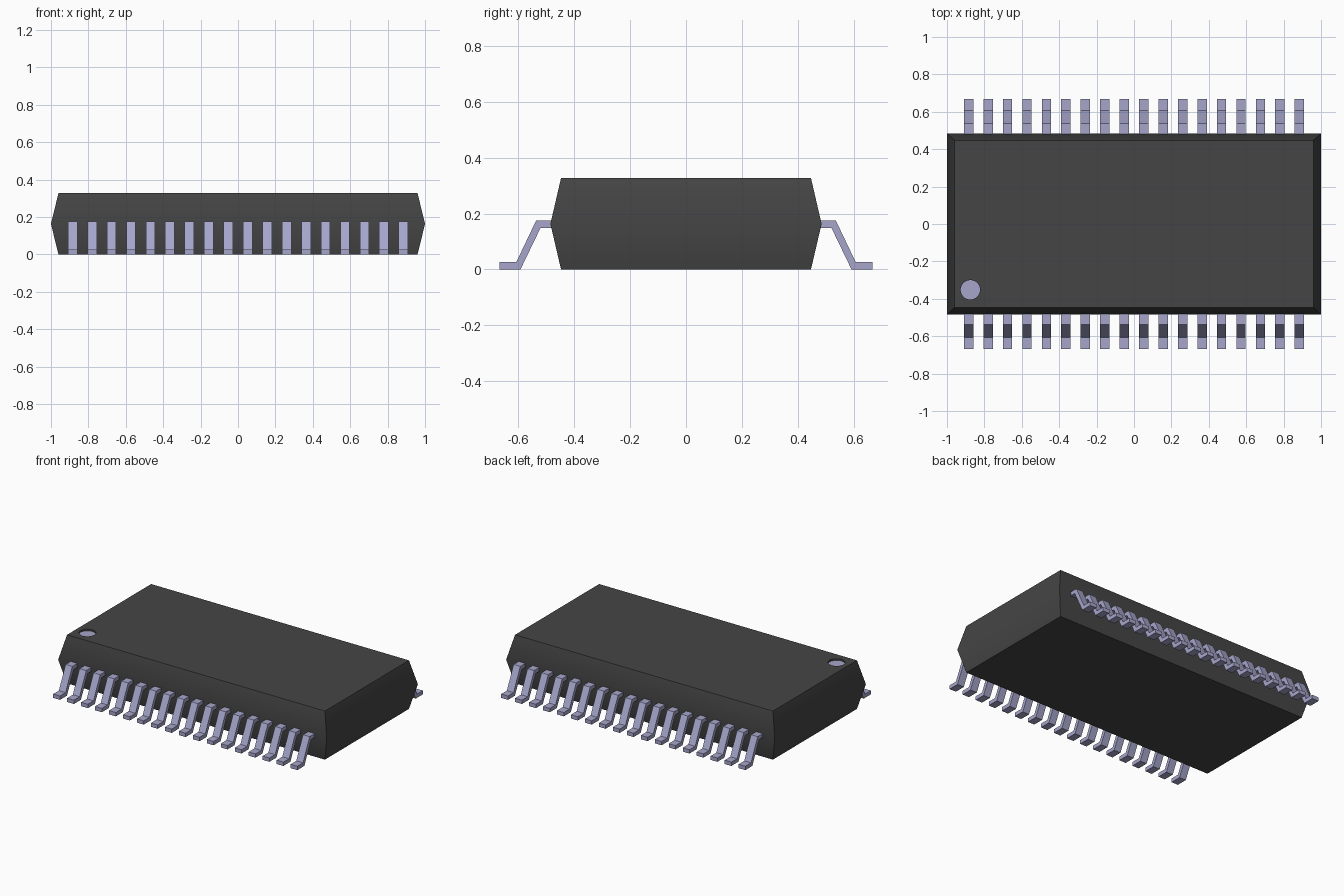
import bpy, bmesh, math

if "Cube" in bpy.data.objects:
    bpy.data.objects.remove(bpy.data.objects["Cube"])


def material(name, colour):
    mat = bpy.data.materials.new(name)
    mat.use_nodes = True
    mat.diffuse_color = (*colour, 1)
    mat.node_tree.nodes["Principled BSDF"].inputs["Base Color"].default_value = (*colour, 1)
    return mat


def add_object(name, bm, mats):
    bmesh.ops.recalc_face_normals(bm, faces=bm.faces)
    mesh = bpy.data.meshes.new(name)
    bm.to_mesh(mesh)
    bm.free()
    for mat in mats:
        mesh.materials.append(mat)
    obj = bpy.data.objects.new(name, mesh)
    bpy.context.collection.objects.link(obj)
    return obj


black = material("dark grey plastic", (0.06, 0.06, 0.06))
metal = material("lavender metal", (0.38, 0.38, 0.6))

# Body: stacked rectangles, widest at mid height
HEIGHT, MID = 0.327, 0.163
MARK_X, MARK_Y, MARK_R, MARK_DEPTH, SIDES = -0.875, -0.352, 0.052, 0.015, 32
bm = bmesh.new()
rings = []
for x, y, z in [(0.96, 0.447, 0), (1, 0.485, MID), (0.96, 0.447, HEIGHT)]:
    rings.append([bm.verts.new((sx * x, sy * y, z))
                  for sx, sy in [(-1, -1), (1, -1), (1, 1), (-1, 1)]])
for low, high in zip(rings, rings[1:]):
    for i in range(4):
        j = (i + 1) % 4
        bm.faces.new((low[i], low[j], high[j], high[i]))
bm.faces.new(rings[0][::-1])
bm.faces.new(rings[-1])
body = add_object("body", bm, [black])

# Round pocket for the orientation mark
bm = bmesh.new()
bmesh.ops.create_cone(bm, cap_ends=True, segments=SIDES, radius1=MARK_R,
                      radius2=MARK_R, depth=2 * MARK_DEPTH)
bmesh.ops.translate(bm, verts=bm.verts, vec=(MARK_X, MARK_Y, HEIGHT))
cutter = add_object("mark_cutter", bm, [black])
cutter.hide_render = True
cutter.hide_set(True)
pocket = body.modifiers.new("mark pocket", "BOOLEAN")
pocket.operation = "DIFFERENCE"
pocket.solver = "EXACT"
pocket.object = cutter

# Apply the pocket, then drop the cutter
bpy.context.view_layer.update()
cut_mesh = bpy.data.meshes.new_from_object(
    body.evaluated_get(bpy.context.evaluated_depsgraph_get()))
body.modifiers.clear()
body.data = cut_mesh
bpy.data.objects.remove(cutter)

# Soft mid ridge, sharp everywhere else
bpy.context.view_layer.objects.active = body
body.select_set(True)
bpy.ops.object.shade_smooth_by_angle(angle=math.radians(30))
body.select_set(False)

# Orientation mark: thin disc on the pocket floor
bm = bmesh.new()
bmesh.ops.create_cone(bm, cap_ends=True, segments=SIDES, radius1=MARK_R,
                      radius2=MARK_R, depth=0.004)
bmesh.ops.translate(bm, verts=bm.verts,
                    vec=(MARK_X, MARK_Y, HEIGHT - MARK_DEPTH + 0.002))
add_object("orientation_mark", bm, [metal])

# Leads: gull-wing profile (distance outward, height) extruded along x
LEAD = [(0.44, 0.175), (0.536, 0.175), (0.607, 0.026), (0.667, 0.026),
        (0.667, 0), (0.592, 0), (0.52, 0.149), (0.44, 0.149)]
COUNT, PITCH, WIDTH = 18, 0.104, 0.05
for side, name in [(-1, "front_leads"), (1, "back_leads")]:
    bm = bmesh.new()
    for n in range(COUNT):
        x = (n - (COUNT - 1) / 2) * PITCH - WIDTH / 2
        profile = bm.faces.new([bm.verts.new((x, side * y, z)) for y, z in LEAD])
        extruded = bmesh.ops.extrude_face_region(bm, geom=[profile], use_keep_orig=True)
        verts = [v for v in extruded["geom"] if isinstance(v, bmesh.types.BMVert)]
        bmesh.ops.translate(bm, verts=verts, vec=(WIDTH, 0, 0))
    add_object(name, bm, [metal])
